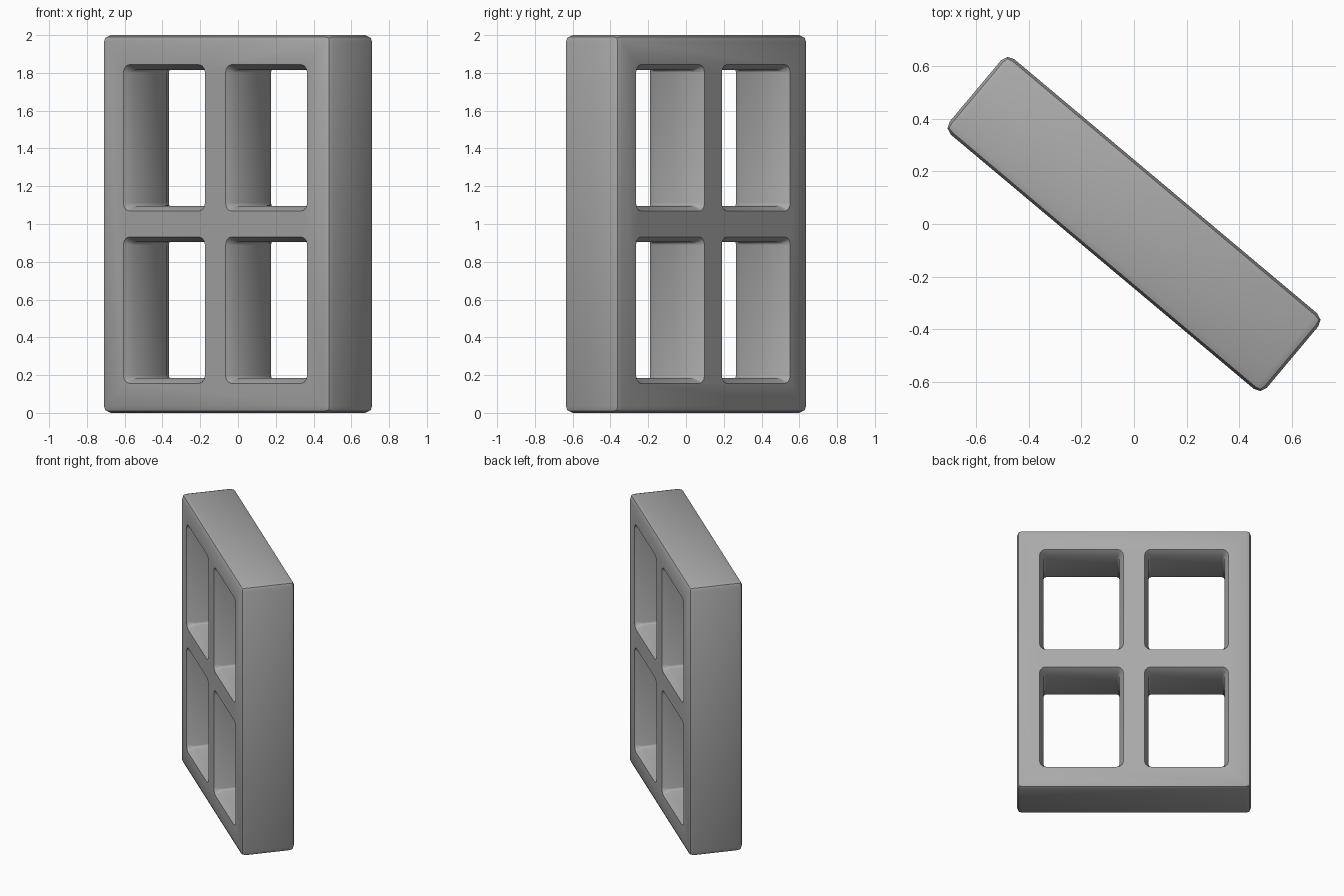
import bpy, bmesh
from math import radians, sin, cos, pi

if "Cube" in bpy.data.objects:
    bpy.data.objects.remove(bpy.data.objects["Cube"], do_unlink=True)

WIDTH, DEPTH, HEIGHT = 1.575, 0.375, 2.0
TURN = radians(-40)

grey = bpy.data.materials.new("stone grey")
grey.use_nodes = True
colour = (0.4, 0.4, 0.4, 1)
grey.diffuse_color = colour
grey.node_tree.nodes["Principled BSDF"].inputs["Base Color"].default_value = colour


def make_object(name, bm):
    bmesh.ops.recalc_face_normals(bm, faces=bm.faces)
    mesh = bpy.data.meshes.new(name)
    bm.to_mesh(mesh)
    bm.free()
    mesh.materials.append(grey)
    obj = bpy.data.objects.new(name, mesh)
    bpy.context.collection.objects.link(obj)
    return obj


def rounded_ring(bm, cx, cz, half_w, half_h, radius, y, steps=3):
    """Ring of vertices round a rounded rectangle in the plane at depth y."""
    ring = []
    for i, (sx, sz) in enumerate([(1, 1), (-1, 1), (-1, -1), (1, -1)]):
        for k in range(steps + 1):
            a = (i + k / steps) * pi / 2
            ring.append(bm.verts.new((cx + sx * (half_w - radius) + radius * cos(a), y,
                                      cz + sz * (half_h - radius) + radius * sin(a))))
    return ring


def add_opening(bm, cx, cz):
    """Window opening that flares out towards both faces."""
    face, throat = DEPTH / 2, DEPTH / 2 - 0.05
    rings = []
    for y in (-face - 0.1, -face, -throat, throat, face, face + 0.1):
        flare = 0 if abs(y) < face else 0.028
        rings.append(rounded_ring(bm, cx, cz, 0.254 + flare, 0.36 + flare,
                                  0.015 + flare, y))
    for a, b in zip(rings, rings[1:]):
        for i in range(len(a)):
            j = (i + 1) % len(a)
            bm.faces.new((a[i], a[j], b[j], b[i]))
    bm.faces.new(rings[0])
    bm.faces.new(rings[-1])


# Solid slab with rounded outer edges
bm = bmesh.new()
bmesh.ops.create_cube(bm, size=1)
bmesh.ops.scale(bm, vec=(WIDTH, DEPTH, HEIGHT), verts=bm.verts)
bmesh.ops.bevel(bm, geom=bm.edges[:], offset=0.035, segments=2, profile=0.5,
                affect='EDGES')
frame = make_object("window_frame", bm)

# Four openings leave the crossed bars
bm = bmesh.new()
for sx in (-1, 1):
    for sz in (-1, 1):
        add_opening(bm, sx * 0.353, sz * 0.456)
cutter = make_object("opening_cutter", bm)
cutter.hide_render = True

cut = frame.modifiers.new("openings", 'BOOLEAN')
cut.operation = 'DIFFERENCE'
cut.solver = 'EXACT'
cut.object = cutter
bpy.ops.object.select_all(action='DESELECT')
frame.select_set(True)
bpy.context.view_layer.objects.active = frame
bpy.ops.object.modifier_apply(modifier=cut.name)
bpy.data.objects.remove(cutter, do_unlink=True)

# Smooth the rounded edges, then stand the frame up at its angle
bpy.ops.object.shade_smooth_by_angle(angle=radians(35))
frame.rotation_euler.z = TURN
frame.location.z = HEIGHT / 2
